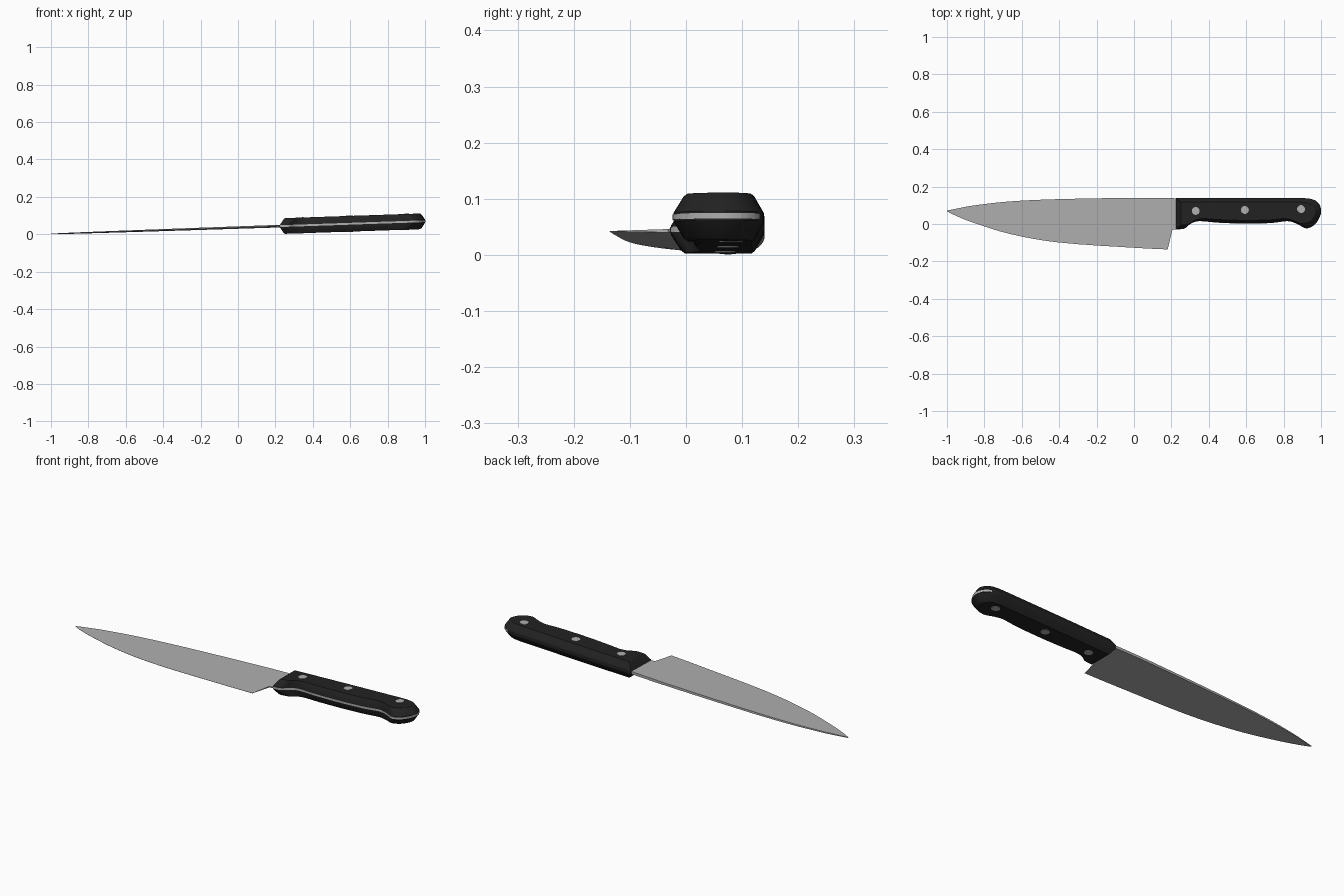
import bpy, bmesh, math

if "Cube" in bpy.data.objects:
    bpy.data.objects.remove(bpy.data.objects["Cube"])


def material(name, rgb):
    m = bpy.data.materials.new(name)
    m.diffuse_color = (*rgb, 1)
    m.use_nodes = True
    m.node_tree.nodes["Principled BSDF"].inputs["Base Color"].default_value = m.diffuse_color
    return m


STEEL = material("steel grey", (0.43, 0.43, 0.43))
BLACK = material("handle black", (0.016, 0.016, 0.016))


def spline(pts, steps):
    """Smooth open curve through the points."""
    p = [pts[0]] + pts + [pts[-1]]
    out = []
    for i in range(1, len(p) - 2):
        for s in range(steps):
            t = s / steps
            out.append(tuple(0.5 * (2 * b + (c - a) * t + (2 * a - 5 * b + 4 * c - d) * t * t
                                    + (3 * b - a - 3 * c + d) * t ** 3)
                             for a, b, c, d in zip(*p[i - 1:i + 3])))
    return out + [pts[-1]]


def loft(name, rings, mat):
    """Skin closed rings of points, cap the ends, lean the part along the knife's slope."""
    bm = bmesh.new()
    loops = [[bm.verts.new((x, y, z + 0.036 + 0.034 * x)) for x, y, z in r] for r in rings]
    n = len(loops[0])
    for a, b in zip(loops, loops[1:]):
        for i in range(n):
            j = (i + 1) % n
            bm.faces.new((a[i], a[j], b[j], b[i]))
    bm.faces.new(loops[0][::-1])
    bm.faces.new(loops[-1])
    bmesh.ops.recalc_face_normals(bm, faces=bm.faces)
    me = bpy.data.meshes.new(name)
    bm.to_mesh(me)
    bm.free()
    me.materials.append(mat)
    ob = bpy.data.objects.new(name, me)
    bpy.context.collection.objects.link(ob)
    bpy.ops.object.select_all(action='DESELECT')
    ob.select_set(True)
    bpy.context.view_layer.objects.active = ob
    bpy.ops.object.shade_smooth_by_angle(angle=math.radians(25))
    return ob


def scaled(outline, kx, ky, z):
    return [(0.612 + (x - 0.612) * kx, 0.062 + (y - 0.062) * ky, z) for x, y in outline]


# Blade: stations of x, spine y, edge y, spine half thickness, edge half thickness
stations = spline([
    (-1.0, 0.072, 0.068, 0.0015, 0.0004), (-0.95, 0.082, 0.043, 0.0025, 0.0004),
    (-0.85, 0.1, 0.004, 0.0035, 0.0004), (-0.66, 0.121, -0.054, 0.0045, 0.0004),
    (-0.4, 0.133, -0.099, 0.0055, 0.0004), (0.0, 0.14, -0.127, 0.0065, 0.0004),
    (0.18, 0.139, -0.136, 0.007, 0.0004)], 4)
stations += [(0.205, 0.138, -0.032, 0.007, 0.003), (0.26, 0.136, -0.022, 0.007, 0.003)]
loft("blade", [[(x, s, t), (x, s, -t), (x, e, -u), (x, e, u)] for x, s, e, t, u in stations], STEEL)

# Handle outline: belly side, rounded butt, then the straight back
outline = spline([
    (0.225, -0.027), (0.27, -0.023), (0.305, 0.003), (0.35, 0.016), (0.45, 0.008), (0.59, 0.003),
    (0.73, 0.006), (0.82, 0.016), (0.87, 0.002), (0.92, -0.022), (0.965, -0.003), (0.993, 0.04),
    (1.0, 0.075), (0.983, 0.113), (0.935, 0.136), (0.8, 0.139), (0.5, 0.14), (0.225, 0.139)], 4)
profile = [(-0.042, 0.93, 0.72), (-0.037, 0.95, 0.79), (-0.008, 1, 1),
           (0.008, 1, 1), (0.037, 0.95, 0.79), (0.042, 0.93, 0.72)]
loft("handle_grip", [scaled(outline, kx, ky, z) for z, kx, ky in profile], BLACK)

# Steel tang showing along the belly and the butt
tang = [(x, min(y, 0.13)) for x, y in outline]
loft("tang", [scaled(tang, 1.002, 1.02, z) for z in (-0.005, 0.005)], STEEL)

# Rivets through the grip
for i, (cx, cy) in enumerate([(0.33, 0.07), (0.593, 0.075), (0.893, 0.08)]):
    circle = [(cx + 0.021 * math.cos(a * math.tau / 20), cy + 0.021 * math.sin(a * math.tau / 20))
              for a in range(20)]
    loft(f"rivet_{i + 1}", [[(x, y, z) for x, y in circle] for z in (-0.0435, 0.0435)], STEEL)
